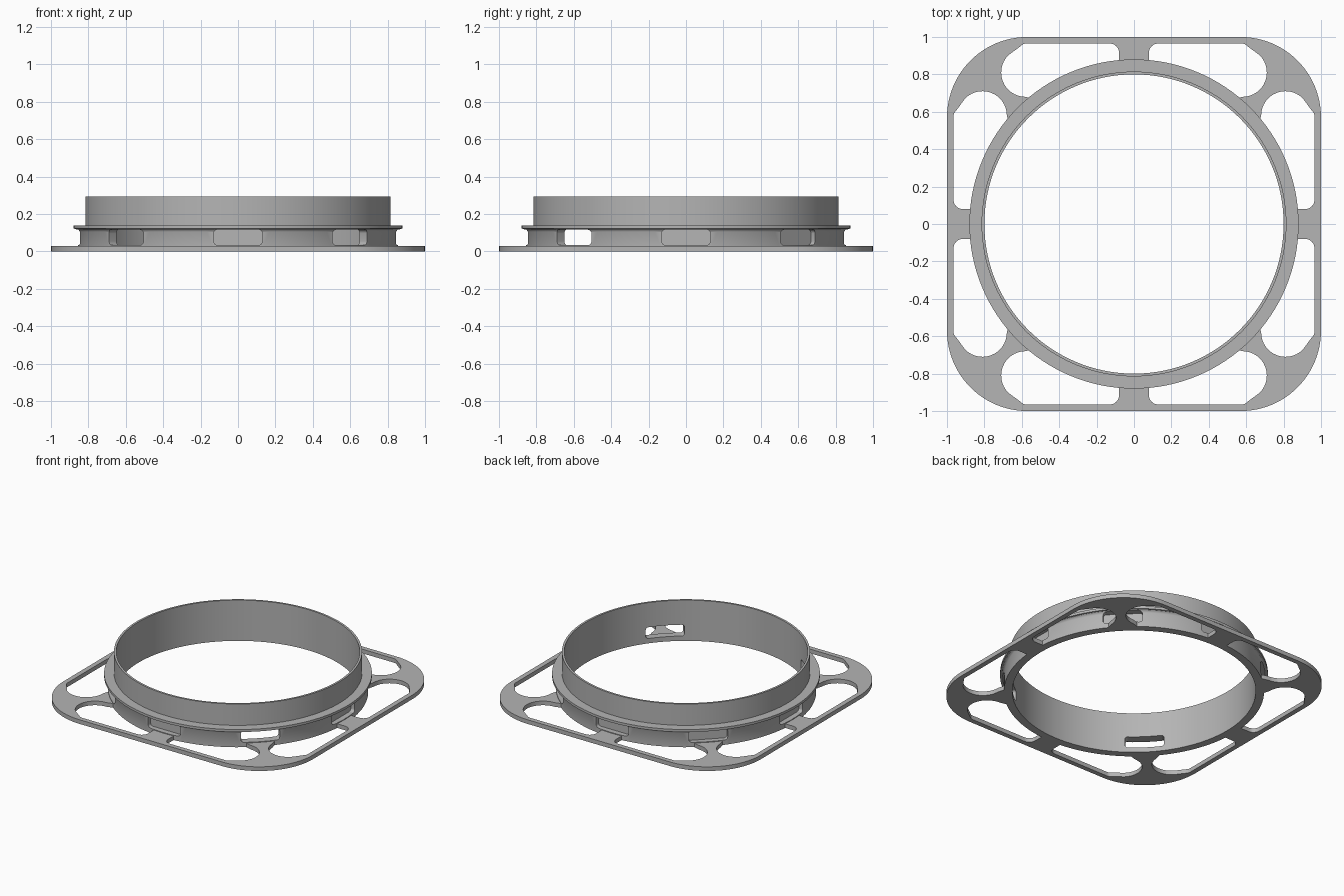
import bpy, bmesh, math
from mathutils import Matrix, Vector

cube = bpy.data.objects.get("Cube")
if cube:
    bpy.data.objects.remove(cube, do_unlink=True)

grey = bpy.data.materials.new("plain grey")
grey.use_nodes = True
grey.diffuse_color = (0.46, 0.46, 0.46, 1)
grey.node_tree.nodes["Principled BSDF"].inputs["Base Color"].default_value = grey.diffuse_color


def arc(cx, cy, r, start, end, steps=12):
    angles = [math.radians(start + (end - start) * i / steps) for i in range(steps + 1)]
    return [(cx + r * math.cos(a), cy + r * math.sin(a)) for a in angles]


def make_object(name, data):
    ob = bpy.data.objects.new(name, data)
    bpy.context.collection.objects.link(ob)
    return ob


def activate(ob):
    bpy.ops.object.select_all(action='DESELECT')
    ob.select_set(True)
    bpy.context.view_layer.objects.active = ob


def finish(ob):
    activate(ob)
    ob.data.materials.clear()
    ob.data.materials.append(grey)
    bpy.ops.object.shade_smooth_by_angle(angle=math.radians(30))


# Base plate: rounded square outline with a bore and eight lightening holes
T = 0.03
outline = []
for k, (sx, sy) in enumerate([(1, 1), (-1, 1), (-1, -1), (1, -1)]):
    outline += arc(sx * 0.57, sy * 0.57, 0.43, 90 * k, 90 * k + 90, 24)
bore = arc(0, 0, 0.83, 0, 360, 128)[:-1]
hole = (arc(0, 0, 0.848, 51.7, 84.6) + arc(0.13, 0.915, 0.05, 180, 90)
        + arc(0.575, 0.925, 0.04, 90, 45, 5) + arc(0.58, 0.81, 0.13, 45, -90, 20))
loops = [outline, bore]
for k in range(4):
    turn = Matrix.Rotation(k * math.pi / 2, 2)
    for side in (1, -1):
        loops.append([turn @ Vector((side * x, y)) for x, y in hole])

curve = bpy.data.curves.new("base_plate", 'CURVE')
curve.dimensions = '2D'
curve.fill_mode = 'BOTH'
curve.extrude = T / 2
for loop in loops:
    spline = curve.splines.new('POLY')
    spline.points.add(len(loop) - 1)
    for p, (x, y) in zip(spline.points, loop):
        p.co = (x, y, 0, 1)
    spline.use_cyclic_u = True
plate = make_object("base_plate", curve)
plate.location.z = T / 2
activate(plate)
bpy.ops.object.convert(target='MESH')
plate = bpy.context.object
finish(plate)

# Collar: thick lower ring, flange and thin upper wall, turned from one profile
profile = [(0.80, 0), (0.855, 0), (0.855, 0.105), (0.86, 0.115), (0.868, 0.121),
           (0.88, 0.122), (0.88, 0.14), (0.815, 0.14), (0.815, 0.295), (0.80, 0.295)]
bm = bmesh.new()
STEPS = 128
rings = []
for i in range(STEPS):
    a = 2 * math.pi * i / STEPS
    rings.append([bm.verts.new((r * math.cos(a), r * math.sin(a), z)) for r, z in profile])
for i, ring in enumerate(rings):
    after = rings[(i + 1) % STEPS]
    for j in range(len(profile)):
        n = (j + 1) % len(profile)
        bm.faces.new((ring[j], after[j], after[n], ring[n]))
bmesh.ops.recalc_face_normals(bm, faces=bm.faces)
mesh = bpy.data.meshes.new("collar")
bm.to_mesh(mesh)
bm.free()
collar = make_object("collar", mesh)

# Eight rounded pockets around the lower ring; the two front diagonals go through
W, LOW, HIGH, R = 0.13, 0.035, 0.117, 0.02
section = []
for k, (y, z) in enumerate([(W - R, HIGH - R), (R - W, HIGH - R), (R - W, LOW + R), (W - R, LOW + R)]):
    section += arc(y, z, R, 90 * k, 90 * k + 90, 5)
bm = bmesh.new()
for k in range(8):
    inner = 0.7 if k in (5, 7) else 0.815
    turn = Matrix.Rotation(k * math.pi / 4, 3, 'Z')
    face = bm.faces.new([bm.verts.new(turn @ Vector((inner, y, z))) for y, z in section])
    out = bmesh.ops.extrude_face_region(bm, geom=[face])
    verts = [g for g in out["geom"] if isinstance(g, bmesh.types.BMVert)]
    bmesh.ops.translate(bm, verts=verts, vec=turn @ Vector((0.95 - inner, 0, 0)))
bmesh.ops.recalc_face_normals(bm, faces=bm.faces)
mesh = bpy.data.meshes.new("pocket_cutter")
bm.to_mesh(mesh)
bm.free()
cutter = make_object("pocket_cutter", mesh)
cutter.hide_render = True

cut = collar.modifiers.new("pockets", 'BOOLEAN')
cut.operation = 'DIFFERENCE'
cut.solver = 'EXACT'
cut.object = cutter
activate(collar)
bpy.ops.object.modifier_apply(modifier=cut.name)
bpy.data.objects.remove(cutter, do_unlink=True)
finish(collar)
